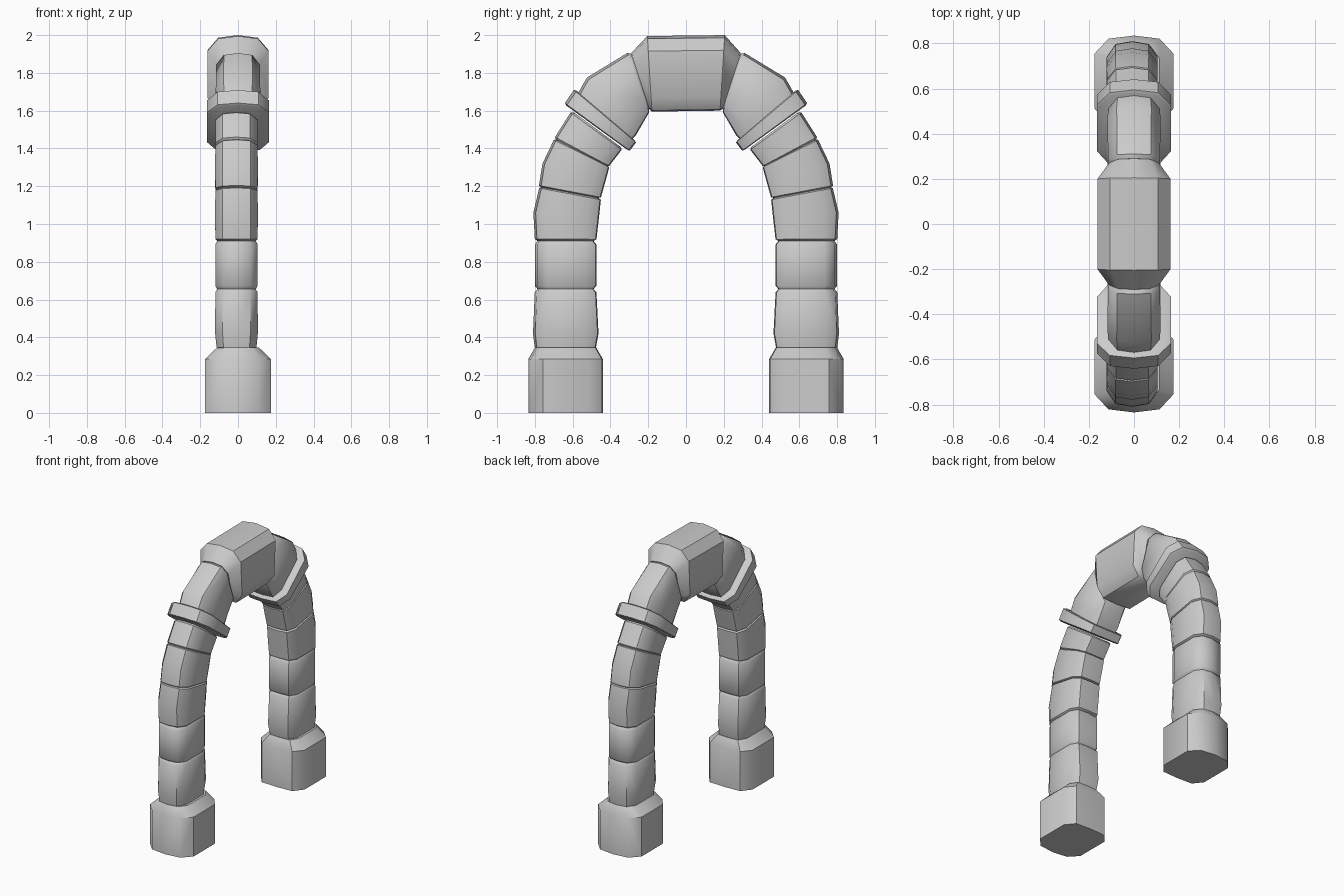
import bpy, bmesh
from mathutils import Vector

if "Cube" in bpy.data.objects:
    bpy.data.objects.remove(bpy.data.objects["Cube"])

# Half cross-section: (x as a share of half width, share of the inner-to-outer depth)
HALF = [(0, 1.0), (0.65, 0.965), (1.0, 0.80), (1.0, 0.18), (0.7, 0.015)]


def section(station, shift):
    """Ten-sided ring of points; station = outer (y, z), inner (y, z), half width."""
    o, i, w = Vector(station[0]), Vector(station[1]), station[2]
    pts = HALF + [(0, 0.0)] + [(-x, t) for x, t in reversed(HALF[1:])]
    ring = []
    for x, t in pts:
        p = i.lerp(o, t)
        ring.append(Vector((x * w + shift, p.y if len(p) > 2 else p[0], p[-1])))
    return ring


def blend(a, b, f):
    return tuple(tuple(Vector(a[k]).lerp(Vector(b[k]), f)) for k in (0, 1)) + (
        a[2] + (b[2] - a[2]) * f,)


def shrink(s, d=0.014):
    o, i = Vector(s[0]), Vector(s[1])
    n = (o - i).normalized() * d
    return (tuple(o - n), tuple(i + n), s[2] - d * 0.7)


def loft(name, stations, mirror=True, groove=True, shift=0.0):
    if groove:  # narrow ends, so neighbouring blocks meet in a groove
        a, b = stations[0], stations[-1]
        stations = ([shrink(a), blend(a, stations[1], 0.07)] + stations[1:-1]
                    + [blend(b, stations[-2], 0.07), shrink(b)])
    bm = bmesh.new()
    rings = [[bm.verts.new(p) for p in section(s, shift)] for s in stations]
    n = len(rings[0])
    for r, q in zip(rings, rings[1:]):
        for k in range(n):
            bm.faces.new((r[k], r[(k + 1) % n], q[(k + 1) % n], q[k]))
    bm.faces.new(rings[0])
    bm.faces.new(rings[-1])
    bmesh.ops.recalc_face_normals(bm, faces=bm.faces)
    me = bpy.data.meshes.new(name)
    bm.to_mesh(me)
    bm.free()
    ob = bpy.data.objects.new(name, me)
    bpy.context.collection.objects.link(ob)
    if mirror:
        m = ob.modifiers.new("other_side", 'MIRROR')
        m.use_axis = (False, True, False)
        m.use_clip = False
        m.use_mirror_merge = False
    bpy.context.view_layer.objects.active = ob
    ob.select_set(True)
    bpy.ops.object.shade_smooth_by_angle(angle=0.7)
    ob.select_set(False)
    return ob


# Feet with sloped shoulders
loft("foot", [((0.835, 0), (0.44, 0), 0.174), ((0.835, 0.285), (0.44, 0.285), 0.174),
              ((0.80, 0.345), (0.475, 0.345), 0.112)], groove=False)

# Leg stones, from the foot up to the collar
LEG = [
    [((0.80, 0.34), (0.478, 0.34), 0.105), ((0.81, 0.42), (0.463, 0.42), 0.113),
     ((0.80, 0.655), (0.475, 0.655), 0.112)],
    [((0.80, 0.655), (0.475, 0.655), 0.112), ((0.80, 0.91), (0.475, 0.91), 0.112)],
    [((0.80, 0.91), (0.475, 0.91), 0.112), ((0.808, 1.06), (0.46, 1.04), 0.113),
     ((0.775, 1.20), (0.45, 1.135), 0.112)],
    [((0.78, 1.195), (0.452, 1.135), 0.112), ((0.76, 1.32), (0.425, 1.23), 0.113),
     ((0.695, 1.455), (0.405, 1.305), 0.112)],
    [((0.70, 1.45), (0.412, 1.30), 0.112), ((0.605, 1.60), (0.335, 1.40), 0.112)],
]
for n, st in enumerate(LEG):
    loft(f"leg_stone_{n + 1}", st, shift=-0.008)

# Collar band around each side
loft("collar", [((0.645, 1.635), (0.30, 1.385), 0.165),
                ((0.59, 1.715), (0.262, 1.435), 0.165)])

# Shoulder stone between collar and keystone
loft("shoulder", [((0.59, 1.66), (0.31, 1.42), 0.11), ((0.525, 1.775), (0.265, 1.47), 0.118),
                  ((0.295, 1.915), (0.19, 1.60), 0.115)])

# Keystone
loft("keystone", [((-0.29, 1.905), (-0.195, 1.61), 0.11), ((-0.205, 1.995), (-0.18, 1.595), 0.162),
                  ((0.205, 2.0), (0.18, 1.60), 0.162), ((0.29, 1.905), (0.195, 1.61), 0.11)],
     mirror=False, groove=False)
